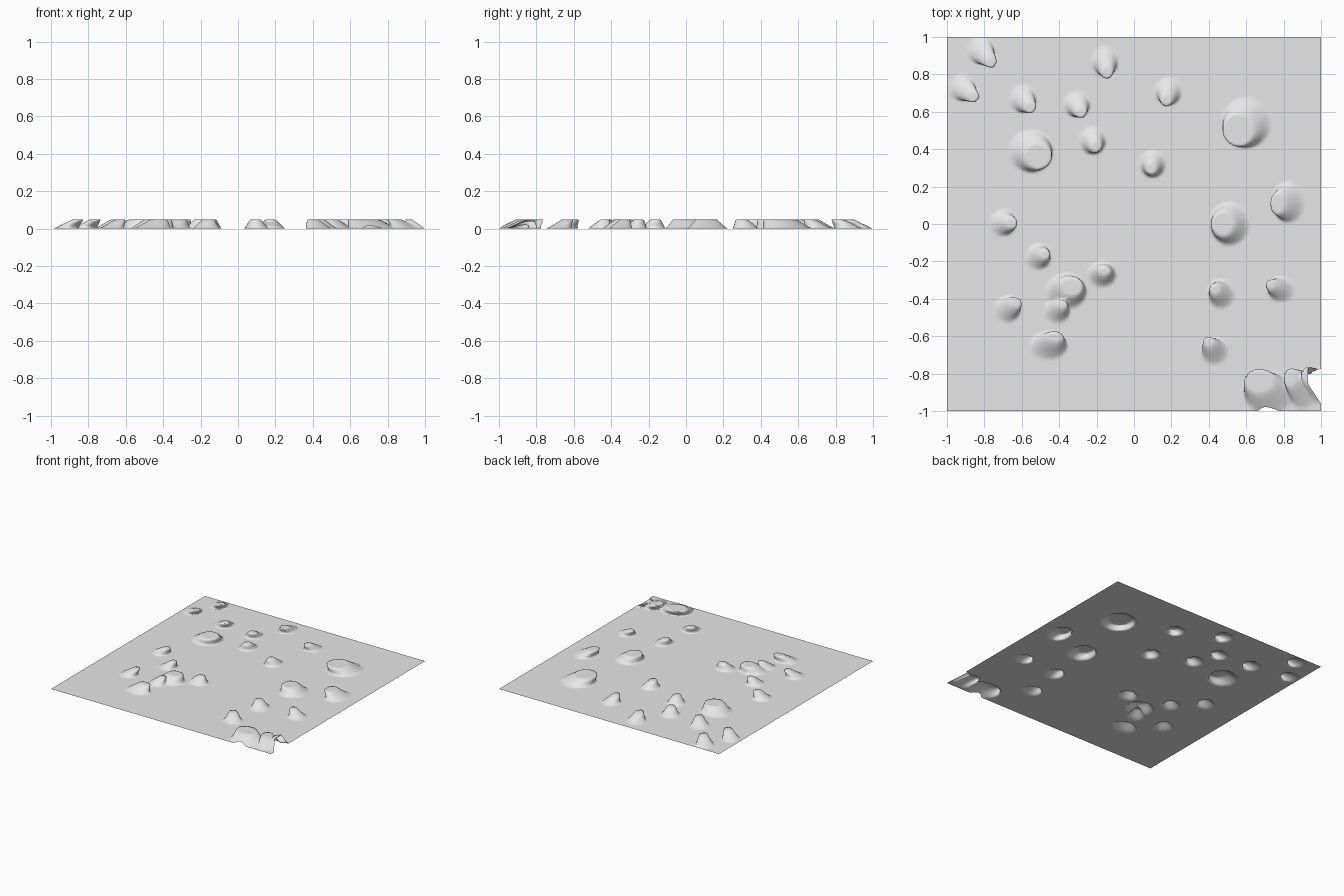
import bpy, bmesh, math

if "Cube" in bpy.data.objects:
    bpy.data.objects.remove(bpy.data.objects["Cube"])

# Bumps: centre x, centre y, radius x, radius y (at the foot)
BUMPS = [
    (-.82, .93, .065, .07), (-.92, .73, .065, .065), (-.595, .67, .065, .07),
    (-.305, .64, .065, .065), (-.22, .445, .065, .07), (-.155, .87, .065, .075),
    (.185, .71, .065, .07), (.60, .54, .125, .13), (.10, .32, .065, .07),
    (-.55, .39, .112, .11), (-.70, .005, .065, .065), (-.51, -.175, .062, .065),
    (-.36, -.36, .105, .09), (-.41, -.465, .065, .06), (-.17, -.27, .073, .062),
    (-.675, -.455, .065, .065), (-.455, -.65, .097, .068), (.51, 0, .10, .11),
    (.825, .115, .078, .105), (.465, -.375, .065, .072), (.785, -.35, .065, .062),
    (.43, -.68, .068, .065), (.72, -.905, .13, .105), (.90, -.885, .075, .10),
    (1.0, -.87, .075, .09),
]
HEIGHT, SLOPE, PULL, N = 0.05, 0.033, 0.07, 160


def lift(x, y):
    """0 on the ground, 1 on a flat bump top, straight ramp between."""
    t = 0.0
    for cx, cy, rx, ry in BUMPS:
        if abs(x - cx) < rx and abs(y - cy) < ry:
            d = math.hypot((x - cx) / rx, (y - cy) / ry)
            t = max(t, min(1.0, (1 - d) * min(rx, ry) / SLOPE))
    return t


# Ground sheet with flat-topped bumps leaning toward the centre
bm = bmesh.new()
bmesh.ops.create_grid(bm, x_segments=N, y_segments=N, size=1.0)
for v in bm.verts:
    t = lift(v.co.x, v.co.y)
    if t > 0:
        v.co.x *= 1 - PULL * t
        v.co.y *= 1 - PULL * t
        v.co.z = HEIGHT * t
for f in bm.faces:
    f.smooth = True
# Merge the flat ground into few faces
bmesh.ops.recalc_face_normals(bm, faces=bm.faces)
if sum(f.normal.z * f.calc_area() for f in bm.faces) < 0:
    bmesh.ops.reverse_faces(bm, faces=bm.faces)
mesh = bpy.data.meshes.new("bumpy_ground")
bm.to_mesh(mesh)
bm.free()
ground = bpy.data.objects.new("bumpy_ground", mesh)
bpy.context.collection.objects.link(ground)

grey = bpy.data.materials.new("light grey")
grey.diffuse_color = (0.8, 0.8, 0.8, 1)
grey.use_nodes = True
grey.node_tree.nodes["Principled BSDF"].inputs["Base Color"].default_value = grey.diffuse_color
mesh.materials.append(grey)
